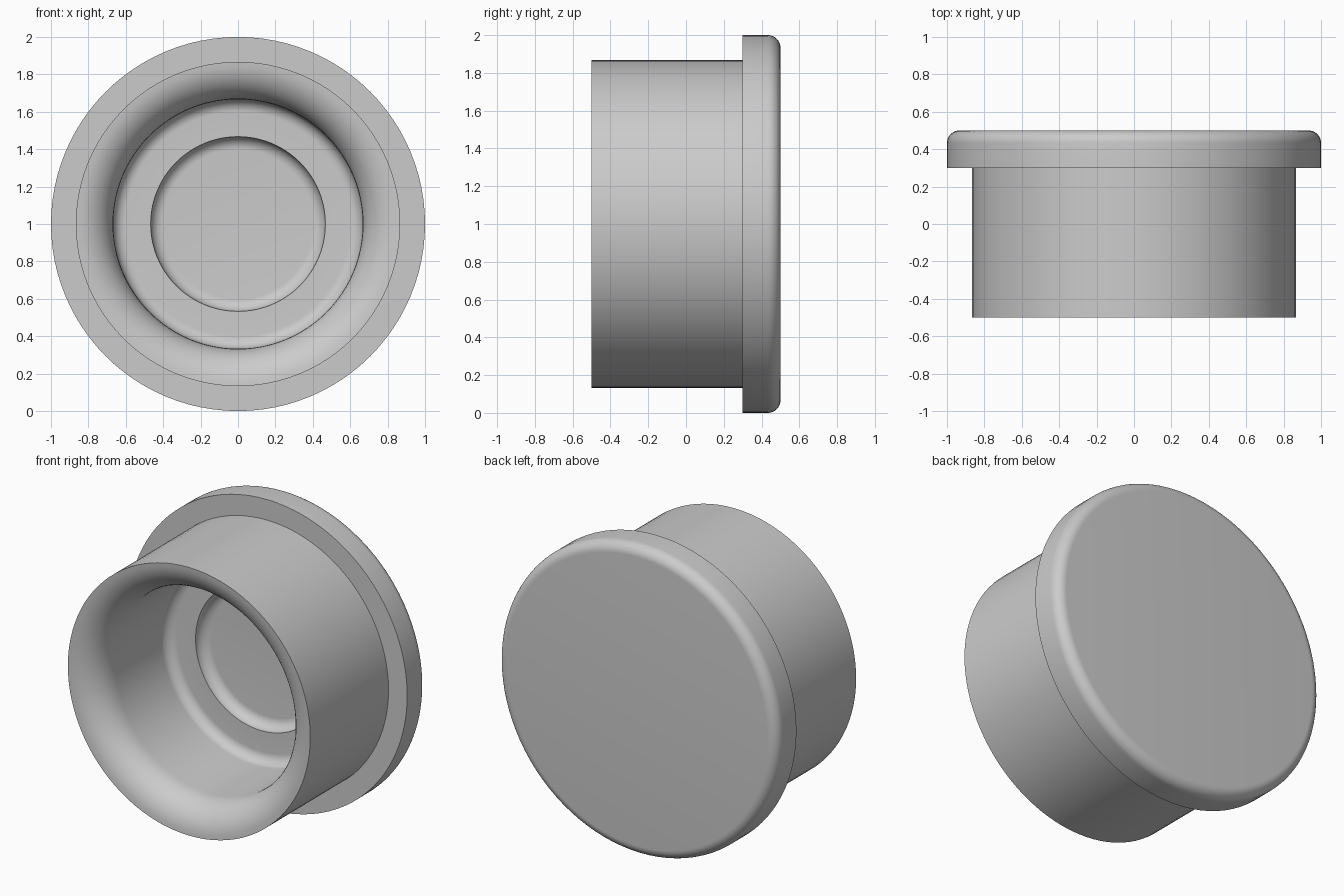
import bpy
import bmesh
import math
from mathutils import Vector

if "Cube" in bpy.data.objects:
    bpy.data.objects.remove(bpy.data.objects["Cube"], do_unlink=True)

SEGMENTS = 96
CENTRE = Vector((0, 0, 1))


def arc(radius, depth, size, start, end, steps=10):
    """Fillet points (radius, depth) around a centre, angles in degrees."""
    points = []
    for i in range(steps + 1):
        a = math.radians(start + (end - start) * i / steps)
        points.append((radius + size * math.cos(a), depth + size * math.sin(a)))
    return points


def lathe(name, profile, material):
    """Spin a (radius, depth) profile around the front-to-back axis."""
    bm = bmesh.new()
    verts = [bm.verts.new((r, y, CENTRE.z)) for r, y in profile]
    edges = [bm.edges.new(pair) for pair in zip(verts, verts[1:])]
    bmesh.ops.spin(bm, geom=verts + edges, cent=CENTRE, axis=(0, 1, 0),
                   angle=math.tau, steps=SEGMENTS)
    bmesh.ops.remove_doubles(bm, verts=bm.verts[:], dist=0.0005)
    bmesh.ops.recalc_face_normals(bm, faces=bm.faces[:])
    mesh = bpy.data.meshes.new(name)
    bm.to_mesh(mesh)
    bm.free()
    mesh.materials.append(material)
    obj = bpy.data.objects.new(name, mesh)
    bpy.context.collection.objects.link(obj)
    bpy.ops.object.select_all(action="DESELECT")
    obj.select_set(True)
    bpy.context.view_layer.objects.active = obj
    bpy.ops.object.shade_smooth_by_angle(angle=math.radians(30))
    return obj


grey = bpy.data.materials.new("plain_grey")
grey.use_nodes = True
grey.diffuse_color = (0.6, 0.6, 0.6, 1)
grey.node_tree.nodes["Principled BSDF"].inputs["Base Color"].default_value = (0.6, 0.6, 0.6, 1)

fillet = 0.067

# Back disc with a rounded rim, then the flange step and the outer sleeve
profile = [(0, 0.5)]
profile += arc(1 - fillet, 0.5 - fillet, fillet, 90, 0)
profile += [(1, 0.3), (0.867, 0.3)]
# Rounded mouth leading into the bore
profile += arc(0.867, -0.3, 0.2, 270, 180)
# Bore floor with a filleted corner
profile += arc(0.667 - fillet, 0.233 - fillet, fillet, 0, 90)
# Shallow round recess in the floor
profile += arc(0.467 - fillet, 0.3 - fillet, fillet, 0, 90)
profile += [(0, 0.3)]

lathe("flanged_cap", profile, grey)
